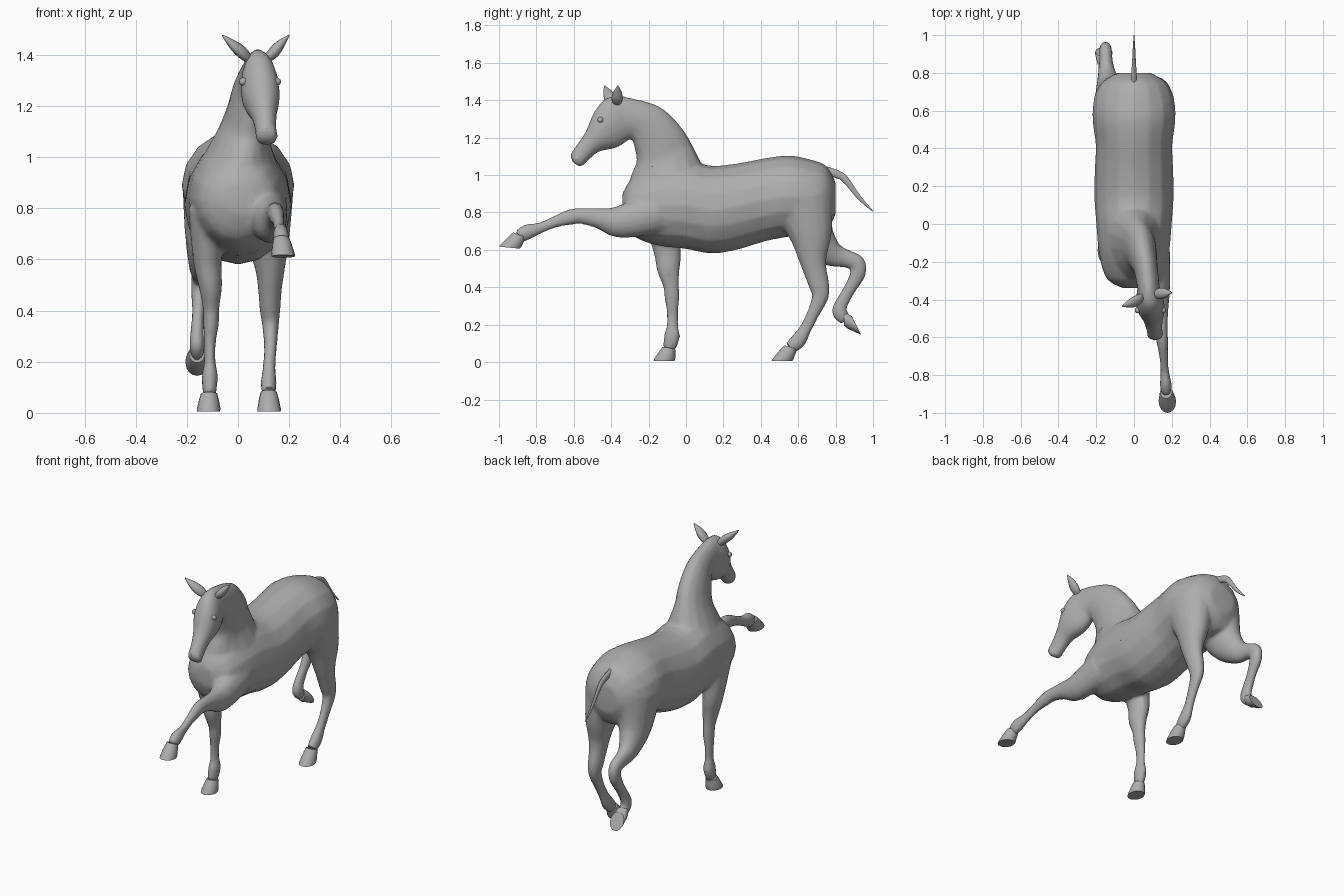
import bpy, bmesh, math
from mathutils import Vector

SIDES = 16
STEPS = 3

old = bpy.data.objects.get("Cube")
if old:
    bpy.data.objects.remove(old, do_unlink=True)

# One grey for the whole animal
coat = bpy.data.materials.new("plain_grey")
coat.use_nodes = True
grey = (0.42, 0.42, 0.42, 1)
coat.diffuse_color = grey
coat.node_tree.nodes["Principled BSDF"].inputs["Base Color"].default_value = grey


def spline(rows):
    """Pass a smooth curve through rows of equal length."""
    rows = [tuple(map(float, row)) for row in rows]
    result = []
    for i in range(len(rows) - 1):
        before, start = rows[max(i - 1, 0)], rows[i]
        end, after = rows[i + 1], rows[min(i + 2, len(rows) - 1)]
        for step in range(STEPS):
            t = step / STEPS
            result.append([
                b + (c - a) * t / 2
                + (2 * a - 5 * b + 4 * c - d) * t * t / 2
                + (3 * b - a - 3 * c + d) * t ** 3 / 2
                for a, b, c, d in zip(before, start, end, after)])
    result.append(rows[-1])
    return result


def loft(name, rings):
    """Skin rings given as (centre, side vector, depth vector)."""
    bm = bmesh.new()
    loops = []
    for centre, side, depth in rings:
        loop = []
        for k in range(SIDES):
            angle = math.tau * k / SIDES
            loop.append(bm.verts.new(centre + side * math.cos(angle) + depth * math.sin(angle)))
        loops.append(loop)
    for low, high in zip(loops, loops[1:]):
        for k in range(SIDES):
            n = (k + 1) % SIDES
            bm.faces.new((low[k], low[n], high[n], high[k]))
    bm.faces.new(loops[0])
    bm.faces.new(loops[-1])
    bmesh.ops.recalc_face_normals(bm, faces=bm.faces)
    mesh = bpy.data.meshes.new(name)
    bm.to_mesh(mesh)
    bm.free()
    mesh.materials.append(coat)
    obj = bpy.data.objects.new(name, mesh)
    bpy.context.collection.objects.link(obj)
    return obj


def section_loft(name, rows):
    """Rows: upper y, upper z, lower y, lower z, centre x, half width."""
    rings = []
    for y1, z1, y2, z2, x, half in spline(rows):
        upper, lower = Vector((x, y1, z1)), Vector((x, y2, z2))
        rings.append(((upper + lower) / 2, Vector((half, 0, 0)), (upper - lower) / 2))
    return loft(name, rings)


def tube(name, rows, flat=0.75):
    """Rows: x, y, z, radius; flat scales the sideways radius."""
    rows = spline(rows)
    points = [Vector(row[:3]) for row in rows]
    rings = []
    for i, row in enumerate(rows):
        tangent = (points[min(i + 1, len(rows) - 1)] - points[max(i - 1, 0)]).normalized()
        side = Vector((1, 0, 0))
        side = (side - tangent * side.dot(tangent)).normalized()
        rings.append((points[i], side * row[3] * flat, tangent.cross(side) * row[3]))
    return loft(name, rings)


def hoof(name, top, sole, toe):
    """Flared hoof; toe is the direction of the sole towards its tip."""
    top, sole, toe = Vector(top), Vector(sole), Vector(toe).normalized()
    side = Vector((1, 0, 0))
    axis = (sole - top).normalized()
    cuff = axis.cross(side)
    if cuff.dot(toe) < 0:
        cuff = -cuff
    cuff = (cuff + toe).normalized()
    return loft(name, [
        (top, side * 0.032, cuff * 0.036),
        (top.lerp(sole, 0.3), side * 0.038, cuff * 0.042),
        (sole - axis * 0.012, side * 0.046, toe * 0.056),
        (sole, side * 0.045, toe * 0.056)])


# Barrel, chest and rump
torso = section_loft("torso", [(y, top, y, low, 0, half) for y, top, low, half in (
    (-.34, .90, .78, .06), (-.29, .98, .68, .145), (-.16, 1.05, .625, .185),
    (0, 1.075, .605, .20), (.14, 1.05, .58, .21), (.29, 1.065, .605, .208),
    (.42, 1.09, .645, .203), (.55, 1.105, .67, .22), (.66, 1.085, .68, .212),
    (.75, 1.05, .70, .17), (.80, .96, .79, .09))])

# Arched neck, leaning towards the left
neck = section_loft("neck", (
    (.09, 1.05, -.33, .82, 0, .165), (.035, 1.16, -.30, .98, .015, .105),
    (-.02, 1.25, -.265, 1.07, .035, .085), (-.115, 1.35, -.275, 1.14, .05, .073),
    (-.22, 1.395, -.29, 1.19, .065, .063), (-.36, 1.425, -.33, 1.19, .078, .06)))

# Head, tapering from the cheeks to the muzzle
head = section_loft("head", (
    (-.32, 1.42, -.29, 1.20, .075, .05), (-.42, 1.415, -.36, 1.15, .083, .072),
    (-.49, 1.34, -.42, 1.135, .09, .074), (-.535, 1.235, -.475, 1.12, .1, .053),
    (-.585, 1.16, -.53, 1.07, .108, .042), (-.617, 1.11, -.56, 1.045, .112, .043),
    (-.605, 1.07, -.58, 1.05, .112, .028)))

# Standing right foreleg and lifted left foreleg
right_fore = tube("right_foreleg", (
    (-.12, -.14, .80, .10), (-.12, -.10, .60, .075), (-.108, -.095, .50, .062),
    (-.105, -.08, .41, .043), (-.105, -.075, .35, .041), (-.11, -.073, .28, .032),
    (-.11, -.073, .20, .03), (-.11, -.075, .14, .043), (-.112, -.09, .07, .034)))
left_fore = tube("left_foreleg", (
    (.11, -.15, .80, .11), (.125, -.35, .75, .088), (.14, -.46, .768, .056),
    (.145, -.56, .782, .043), (.15, -.62, .775, .042), (.157, -.70, .75, .031),
    (.163, -.78, .717, .03), (.168, -.85, .695, .042), (.17, -.895, .67, .034)))

# Standing left hind leg and folded right hind leg
left_hind = tube("left_hind_leg", (
    (.092, .62, .87, .17), (.115, .665, .69, .118), (.125, .675, .57, .08),
    (.125, .69, .49, .063), (.125, .712, .41, .055), (.127, .718, .35, .045),
    (.127, .68, .26, .034), (.122, .64, .18, .033), (.12, .60, .115, .042),
    (.12, .555, .075, .034)))
right_hind = tube("right_hind_leg", (
    (-.092, .62, .87, .17), (-.12, .675, .69, .118), (-.14, .77, .585, .073),
    (-.148, .85, .555, .05), (-.15, .915, .53, .045), (-.152, .918, .47, .042),
    (-.155, .875, .39, .033), (-.16, .83, .31, .036), (-.16, .82, .265, .04),
    (-.16, .855, .228, .034)))

# Blend the fleshy parts into one skin
parts = [torso, neck, head, right_fore, left_fore, left_hind, right_hind]
bpy.ops.object.select_all(action="DESELECT")
for part in parts:
    part.select_set(True)
bpy.context.view_layer.objects.active = torso
bpy.ops.object.join()
body = bpy.context.view_layer.objects.active
body.name = "body"
remesh = body.modifiers.new("blend", "REMESH")
remesh.mode = "VOXEL"
remesh.voxel_size = 0.011
soften = body.modifiers.new("soften", "SMOOTH")
soften.iterations = 4
facets = body.modifiers.new("facets", "DECIMATE")
facets.ratio = 0.2
for modifier in list(body.modifiers):
    bpy.ops.object.modifier_apply(modifier=modifier.name)
body.data.materials.clear()
body.data.materials.append(coat)

# Hooves
details = [
    hoof("right_front_hoof", (-.113, -.09, .075), (-.115, -.118, .006), (0, -1, 0)),
    hoof("left_front_hoof", (.17, -.89, .68), (.177, -.944, .612), (0, -1, .1)),
    hoof("left_hind_hoof", (.12, .56, .08), (.122, .512, .006), (0, -1, 0)),
    hoof("right_hind_hoof", (-.16, .845, .232), (-.16, .912, .195), (0, .5, -1))]

# Ears and tail
details.append(tube("right_ear", (
    (.04, -.39, 1.385, .022), (.015, -.405, 1.41, .03),
    (-.02, -.42, 1.44, .024), (-.062, -.435, 1.477, .003))))
details.append(tube("left_ear", (
    (.115, -.37, 1.385, .022), (.14, -.368, 1.41, .03),
    (.165, -.366, 1.44, .024), (.2, -.364, 1.477, .003))))
details.append(tube("tail", (
    (0, .74, 1.025, .024), (0, .83, .995, .02), (0, .88, .94, .015),
    (0, .93, .875, .011), (0, .998, .808, .003)), 0.6))

# Eyes set into both cheeks
for name, x in (("right_eye", .02), ("left_eye", .152)):
    bpy.ops.mesh.primitive_uv_sphere_add(segments=12, ring_count=8, radius=0.016,
                                         location=(x, -.457, 1.295))
    eye = bpy.context.object
    eye.name = name
    eye.data.materials.append(coat)
    details.append(eye)

# Smooth skin with crisp hoof edges
bpy.ops.object.select_all(action="DESELECT")
for obj in details + [body]:
    obj.select_set(True)
bpy.context.view_layer.objects.active = body
bpy.ops.object.shade_smooth_by_angle(angle=math.radians(35))
